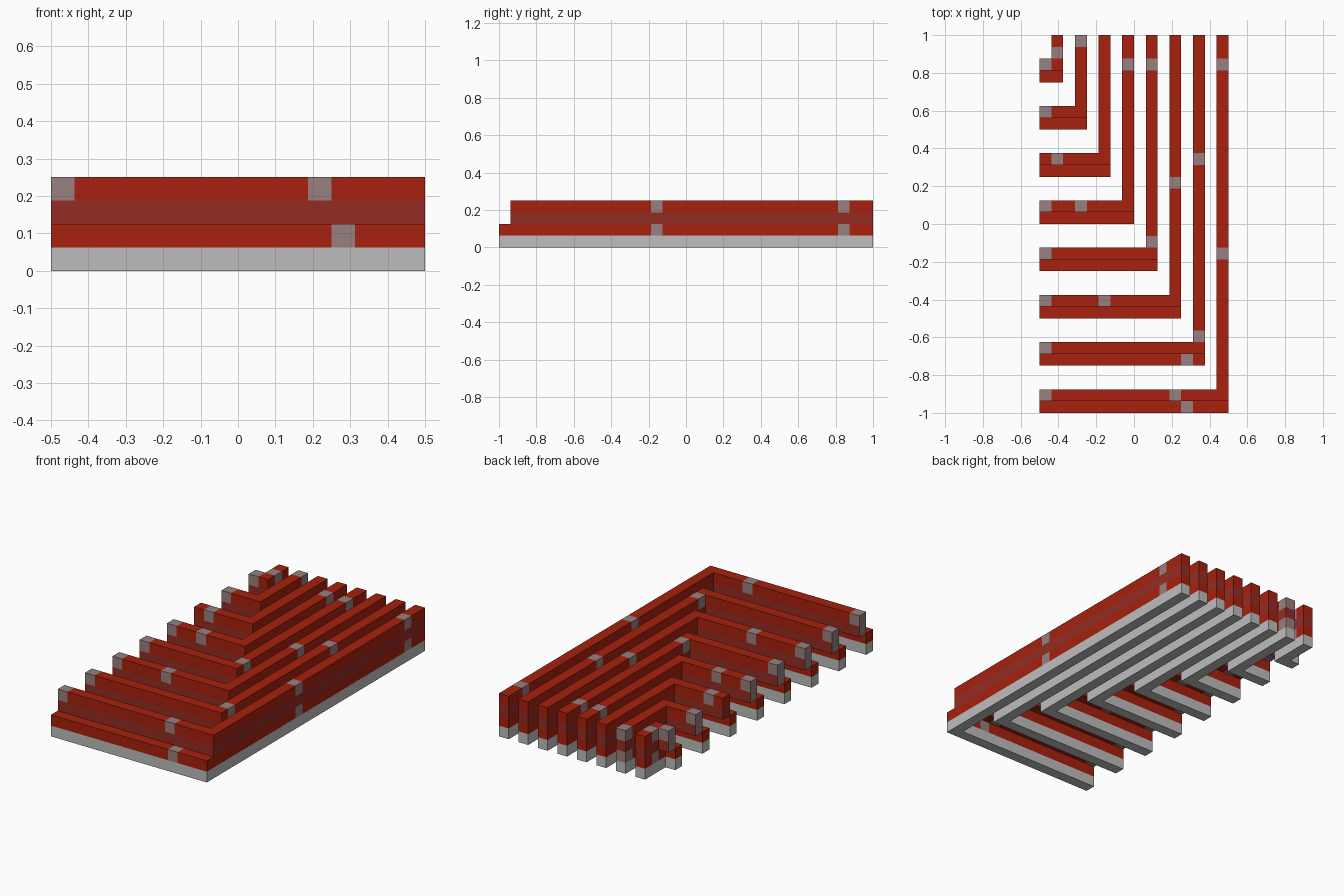
import bpy, bmesh
from mathutils import Vector

cube = bpy.data.objects.get("Cube")
if cube:
    bpy.data.objects.remove(cube)

U = 1 / 16  # one block unit


def material(name, rgb):
    m = bpy.data.materials.new(name)
    m.use_nodes = True
    lin = [((c / 255 + 0.055) / 1.055) ** 2.4 for c in rgb] + [1]
    m.diffuse_color = lin
    m.node_tree.nodes["Principled BSDF"].inputs["Base Color"].default_value = lin
    return m


MATS = [material("stone_base", (188, 190, 188)),
        material("red_block", (168, 33, 14)),
        material("dull_red_band", (148, 44, 36)),
        material("grey_stud", (152, 128, 128))]
BASE, RED, BAND, STUD = range(4)

DIRS = [Vector(d) for d in ((1, 0, 0), (-1, 0, 0), (0, 1, 0),
                            (0, -1, 0), (0, 0, 1), (0, 0, -1))]

# Stud blocks in each row, in block units:
# x on the upper tread, x on the lower tread, y on the side wall
STUDS = [((0, 11), (12,), (13, 29)),
         ((0,), (12,), (6, 21)),
         ((0, 5), (), (19,)),
         ((0,), (), (14, 29)),
         ((0, 3), (), (29,)),
         ((1,), (), ()),
         ((0,), (), (31,)),
         ((0,), (), (30,))]


def step_row(k):
    upper, lower, side = STUDS[k]
    front, wall = 4 * k, 15 - 2 * k
    cells = set()
    # Lower tread, overhanging upper tread, full height side wall
    for x in range(wall + 1):
        cells |= {(x, front, z) for z in (0, 1)}
        cells |= {(x, front + 1, z) for z in (2, 3)}
    for y in range(front + 1, 32):
        cells |= {(wall, y, z) for z in range(4)}

    def is_stud(x, y):
        if y == front:
            return x in lower
        if y == front + 1 and x in upper:
            return True
        return x == wall and y in side

    def colour(x, y, z, d):
        if z == 0:
            return BASE
        if is_stud(x, y) and (z != 2 or d.z < 0 or (d.x < 0 and x == 0)):
            return STUD
        return BAND if z == 2 and d.z == 0 else RED

    # Outer skin of the blocks, then merge flat areas of one colour
    bm = bmesh.new()
    for c in sorted(cells):
        for d in DIRS:
            if tuple(int(a + b) for a, b in zip(c, d)) in cells:
                continue
            a = Vector((d.y, d.z, d.x)) / 2
            b = d.cross(a)
            mid = Vector(c) + Vector((0.5, 0.5, 0.5)) + d / 2
            quad = [mid - a - b, mid + a - b, mid + a + b, mid - a + b]
            face = bm.faces.new([bm.verts.new((p - Vector((8, 16, 0))) * U)
                                 for p in quad])
            face.material_index = colour(*c, d)
    bmesh.ops.remove_doubles(bm, verts=bm.verts, dist=0.001)
    bmesh.ops.dissolve_limit(bm, angle_limit=0.01, verts=bm.verts,
                             edges=bm.edges, delimit={'MATERIAL'})
    mesh = bpy.data.meshes.new("step_row")
    bm.to_mesh(mesh)
    bm.free()
    for m in MATS:
        mesh.materials.append(m)
    obj = bpy.data.objects.new(f"step_row_{k + 1}", mesh)
    bpy.context.collection.objects.link(obj)


for k in range(len(STUDS)):
    step_row(k)
